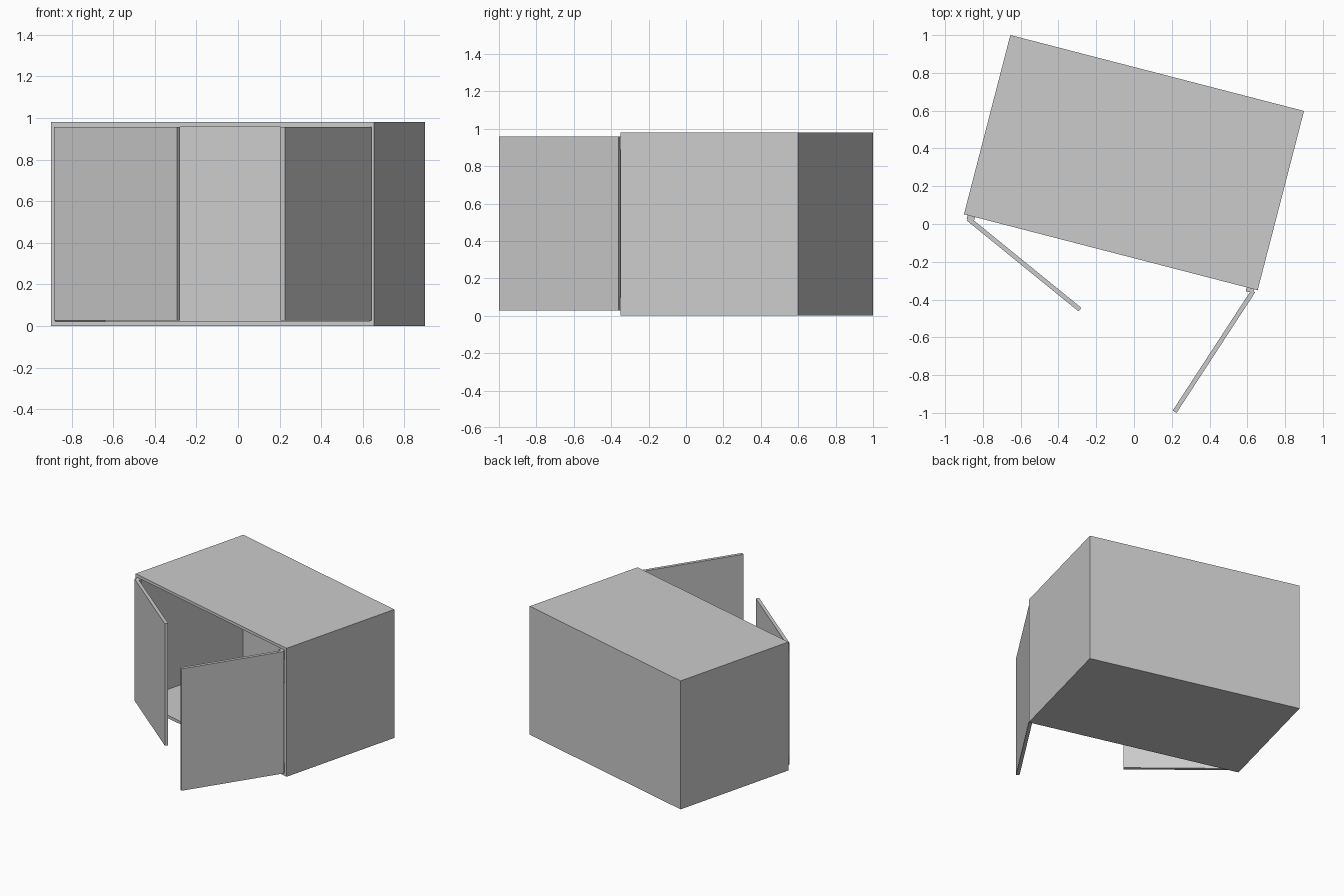
import bpy, bmesh
from math import radians
from mathutils import Matrix, Vector

if "Cube" in bpy.data.objects:
    bpy.data.objects.remove(bpy.data.objects["Cube"])

W, D, H, T = 1.606, 0.98, 0.98, 0.022
# placement of the whole cabinet, turned on the floor
BASE = Matrix.Translation((0, 0.325, 0)) @ Matrix.Rotation(radians(-14.5), 4, 'Z')


def box(name, lo, hi, matrix, open_front=False):
    lo, hi = Vector(lo), Vector(hi)
    bm = bmesh.new()
    bmesh.ops.create_cube(bm, size=1)
    for v in bm.verts:
        v.co = Vector([(lo[i] + hi[i]) / 2 + v.co[i] * (hi[i] - lo[i]) for i in range(3)])
    if open_front:
        bm.normal_update()
        front = [f for f in bm.faces if f.normal.y < -0.9]
        bmesh.ops.delete(bm, geom=front, context='FACES')
    mesh = bpy.data.meshes.new(name)
    bm.to_mesh(mesh)
    bm.free()
    obj = bpy.data.objects.new(name, mesh)
    obj.matrix_world = matrix
    bpy.context.collection.objects.link(obj)
    return obj


# hollow cabinet shell, open at the front
shell = box("cabinet_shell", (-W/2, -D/2, 0), (W/2, D/2, H), BASE, True)
mod = shell.modifiers.new("wall_thickness", 'SOLIDIFY')
mod.thickness = T
mod.offset = -1
mod.use_even_offset = True

DOOR_L, DOOR_T, Z0, Z1 = 0.762, 0.024, 0.027, 0.957
for side, s, swing in (("left", -1, -24.6), ("right", 1, 71.4)):
    # door leaf, swung open about its inner hinge edge
    pivot = BASE @ Matrix.Translation((s * 0.770, -0.497, 0)) @ Matrix.Rotation(radians(swing), 4, 'Z')
    xs = sorted((0, -s * DOOR_L))
    box(side + "_door", (xs[0], -DOOR_T, Z0), (xs[1], 0, Z1), pivot)
    # upper and lower hinge blocks on the front rim
    hx = sorted((s * 0.743, s * 0.783))
    for level, z in (("lower", Z0), ("upper", Z1 - 0.072)):
        box(f"{side}_{level}_hinge", (hx[0], -D/2 - 0.021, z), (hx[1], -D/2 + 0.002, z + 0.072), BASE)
